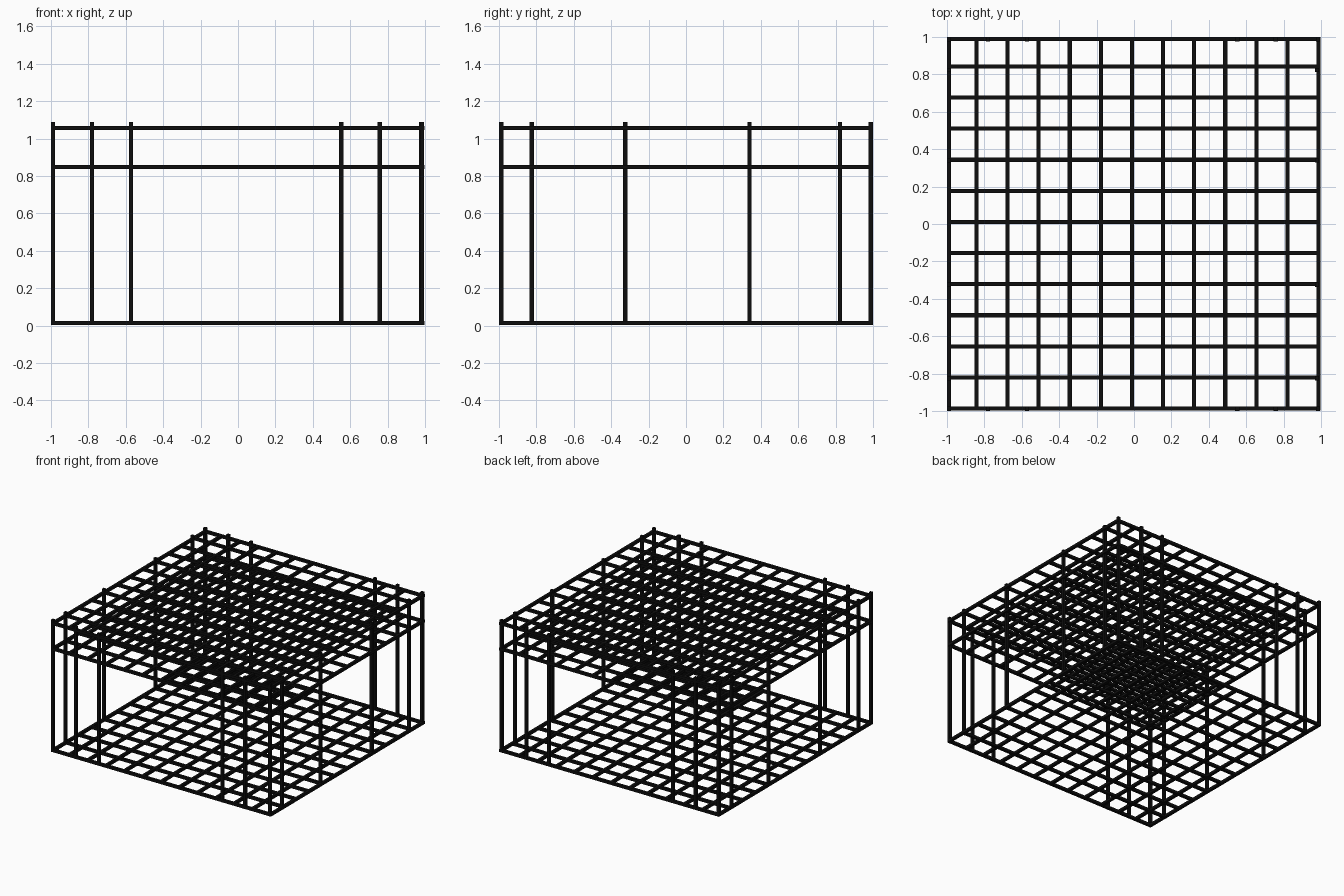
import bpy, bmesh
from mathutils import Matrix

if "Cube" in bpy.data.objects:
    bpy.data.objects.remove(bpy.data.objects["Cube"])

T = 0.022          # square bar thickness
STEP = 0.1663      # grid spacing
POST_TOP = 1.088

black = bpy.data.materials.new("black_steel")
black.diffuse_color = (0.004, 0.004, 0.004, 1)
black.use_nodes = True
black.node_tree.nodes["Principled BSDF"].inputs["Base Color"].default_value = black.diffuse_color


def bar(bm, lo, hi):
    """Add a box between two opposite corners."""
    size = [b - a for a, b in zip(lo, hi)]
    mid = [(a + b) / 2 for a, b in zip(lo, hi)]
    bmesh.ops.create_cube(bm, size=1, matrix=Matrix.Translation(mid) @ Matrix.Diagonal((*size, 1)))


def finish(bm, name):
    mesh = bpy.data.meshes.new(name)
    bm.to_mesh(mesh)
    bm.free()
    mesh.materials.append(black)
    bpy.context.collection.objects.link(bpy.data.objects.new(name, mesh))


# Three horizontal grids; the first cell is slightly narrower
lines = [-0.989] + [0.987 - STEP * i for i in range(11, -1, -1)]
for name, z in (("floor_grid", 0.013), ("lower_ceiling_grid", 0.847), ("upper_ceiling_grid", 1.056)):
    bm = bmesh.new()
    h = T / 2
    for p in lines:
        bar(bm, (p - h, -0.998, z - h), (p + h, 0.998, z + h))
        bar(bm, (-0.998, -p - h, z - h), (0.998, -p + h, z + h))
    finish(bm, name)


def posts(name, spots):
    bm = bmesh.new()
    for x, y in spots:
        bar(bm, (x - T / 2, y - T / 2, 0.002), (x + T / 2, y + T / 2, POST_TOP))
    finish(bm, name)


# Posts along the front and back edges, including the corners
front_x = (-0.989, -0.78, -0.572, 0.552, 0.758, 0.983)
posts("front_posts", [(x, -0.988) for x in front_x])
posts("back_posts", [(x, 0.988) for x in front_x])

# Posts along the left and right edges
side_y = (-0.825, -0.325, 0.339, 0.823)
posts("left_posts", [(-0.989, y) for y in side_y])
posts("right_posts", [(0.978, y) for y in side_y])
